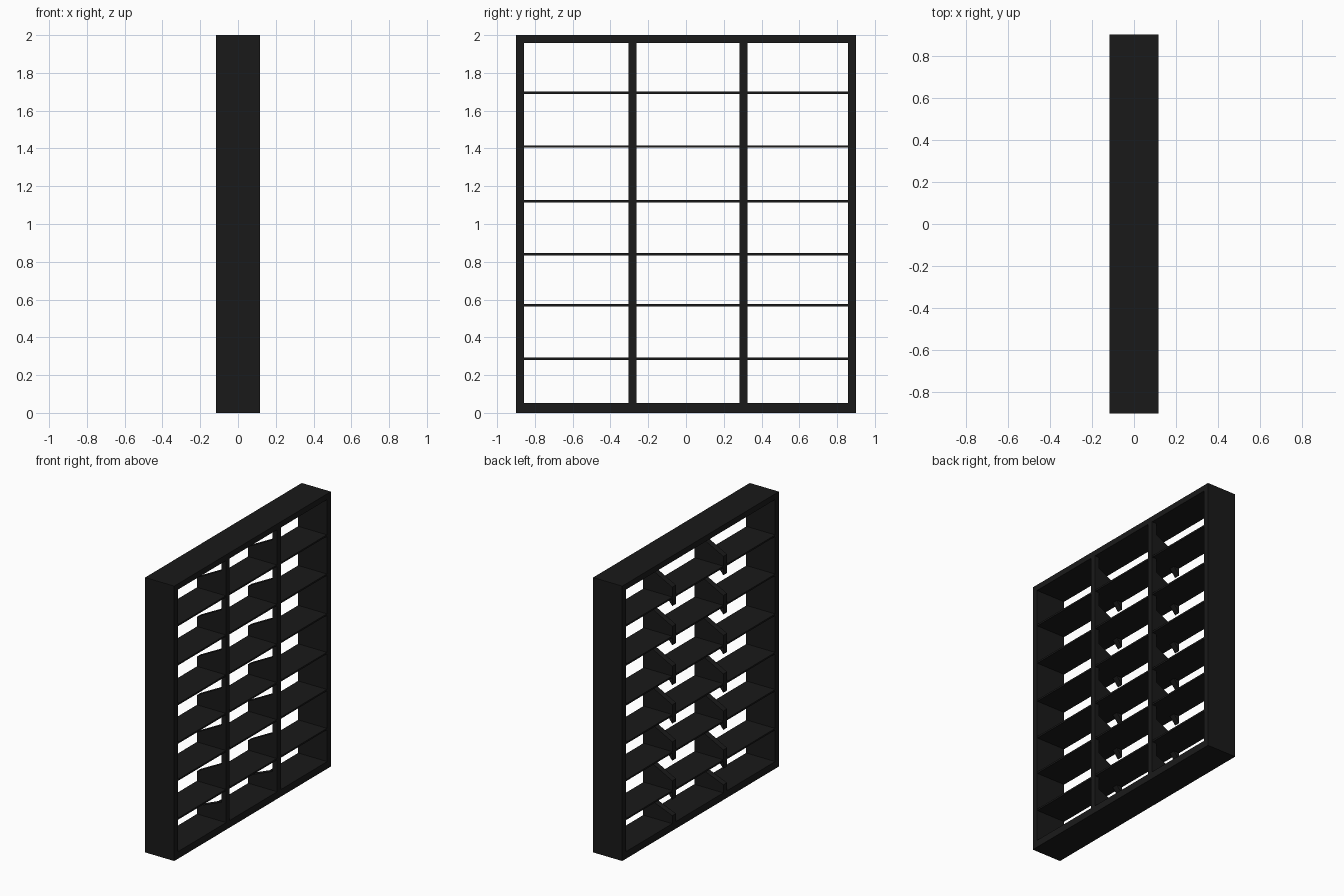
import bpy, bmesh

if "Cube" in bpy.data.objects:
    bpy.data.objects.remove(bpy.data.objects["Cube"])

D = 0.117          # half depth
SHELVES = [0.287, 0.57, 0.84, 1.12, 1.41, 1.695]
POSTS = [-0.283, 0.304]
T = 0.042          # board thickness

black = bpy.data.materials.new("black_finish")
black.diffuse_color = (0.01, 0.01, 0.01, 1)
black.use_nodes = True
black.node_tree.nodes["Principled BSDF"].inputs["Base Color"].default_value = black.diffuse_color


def prism(name, profile, y0, y1):
    """Extrude an (x, z) outline from y0 to y1."""
    bm = bmesh.new()
    a = [bm.verts.new((x, y0, z)) for x, z in profile]
    b = [bm.verts.new((x, y1, z)) for x, z in profile]
    bm.faces.new(a)
    bm.faces.new(b[::-1])
    n = len(a)
    for i in range(n):
        j = (i + 1) % n
        bm.faces.new((a[j], a[i], b[i], b[j]))
    bmesh.ops.recalc_face_normals(bm, faces=bm.faces)
    mesh = bpy.data.meshes.new(name)
    bm.to_mesh(mesh)
    bm.free()
    mesh.materials.append(black)
    ob = bpy.data.objects.new(name, mesh)
    bpy.context.collection.objects.link(ob)
    return ob


def board(name, x0, x1, y0, y1, z0, z1):
    return prism(name, [(x0, z0), (x1, z0), (x1, z1), (x0, z1)], y0, y1)


# Outer frame
board("bottom_board", -D, D, -0.9, 0.9, 0, 0.052)
board("top_board", -D, D, -0.9, 0.9, 2 - T, 2)
board("left_side_board", -D, D, -0.9, -0.9 + T, 0.052, 2 - T)
board("right_side_board", -D, D, 0.9 - T, 0.9, 0.052, 2 - T)

# Shelves
for z in SHELVES:
    board("shelf", -D, D - 0.003, -0.9 + T, 0.9 - T, z - 0.006, z + 0.006)

# Uprights with a sloping divider at every shelf
for y in POSTS:
    y0, y1 = y - T / 2, y + T / 2
    board("upright_post", D - 0.037, D, y0, y1, 0.052, 2 - T)
    for z in SHELVES:
        prism("shelf_divider", [(D - 0.037, z), (D - 0.037, z + 0.18),
                                (-D, z + 0.077), (-D, z - 0.06),
                                (-D + 0.05, z)], y0, y1)
    # Lowest divider stands on the bottom board
    prism("base_divider", [(D - 0.037, 0.052), (D - 0.037, 0.19),
                           (-D, 0.11), (-D, 0.052)], y0, y1)
